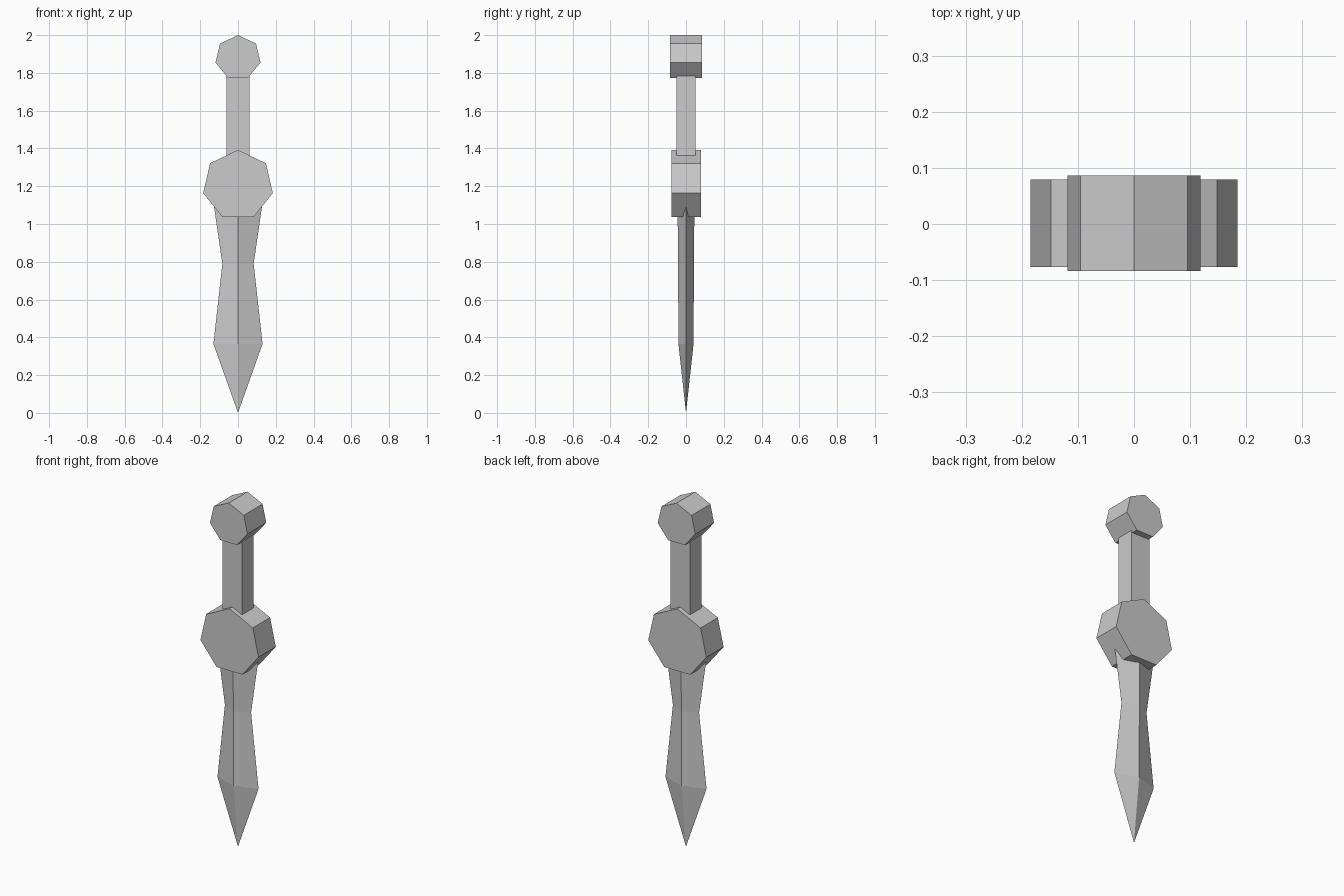
import bpy, bmesh, math

cube = bpy.data.objects.get("Cube")
if cube:
    bpy.data.objects.remove(cube, do_unlink=True)

steel = bpy.data.materials.new("grey_steel")
steel.use_nodes = True
GREY = (0.6, 0.6, 0.6, 1)
steel.diffuse_color = GREY
steel.node_tree.nodes["Principled BSDF"].inputs["Base Color"].default_value = GREY


def loft(name, rings):
    """Skin matching rings of points; a one-point ring closes to a tip."""
    bm = bmesh.new()
    loops = [[bm.verts.new(p) for p in ring] for ring in rings]
    for a, b in zip(loops, loops[1:]):
        n = max(len(a), len(b))
        for i in range(n):
            j = (i + 1) % n
            if len(a) == 1:
                bm.faces.new((a[0], b[j], b[i]))
            else:
                bm.faces.new((a[i], a[j], b[j], b[i]))
    for end in (loops[0], loops[-1]):
        if len(end) > 2:
            bm.faces.new(end)
    bmesh.ops.recalc_face_normals(bm, faces=bm.faces)
    mesh = bpy.data.meshes.new(name)
    bm.to_mesh(mesh)
    bm.free()
    mesh.materials.append(steel)
    obj = bpy.data.objects.new(name, mesh)
    bpy.context.collection.objects.link(obj)
    return obj


def heptagon(name, radius_x, radius_z, z, y0, y1):
    """Seven-sided disc facing the front, one corner up."""
    angles = [math.tau * i / 7 for i in range(7)]
    loft(name, [[(radius_x * math.sin(a), y, z + radius_z * math.cos(a))
                 for a in angles] for y in (y0, y1)])


# Pommel and guard
heptagon("pommel", 0.122, 0.119, 1.881, -0.084, 0.086)
heptagon("guard", 0.189, 0.187, 1.205, -0.077, 0.079)

# Square grip
loft("grip", [[(-0.061, -0.051, z), (0.061, -0.051, z),
               (0.061, 0.051, z), (-0.061, 0.051, z)] for z in (1.3, 1.81)])

# Leaf-shaped blade with a diamond section: height, half width, half depth
sections = [(0.365, 0.13, 0.04), (0.79, 0.083, 0.042), (1.14, 0.134, 0.045)]
loft("blade", [[(0, 0, 0)]] + [[(-w, 0, z), (0, -d, z), (w, 0, z), (0, d, z)]
                               for z, w, d in sections])
